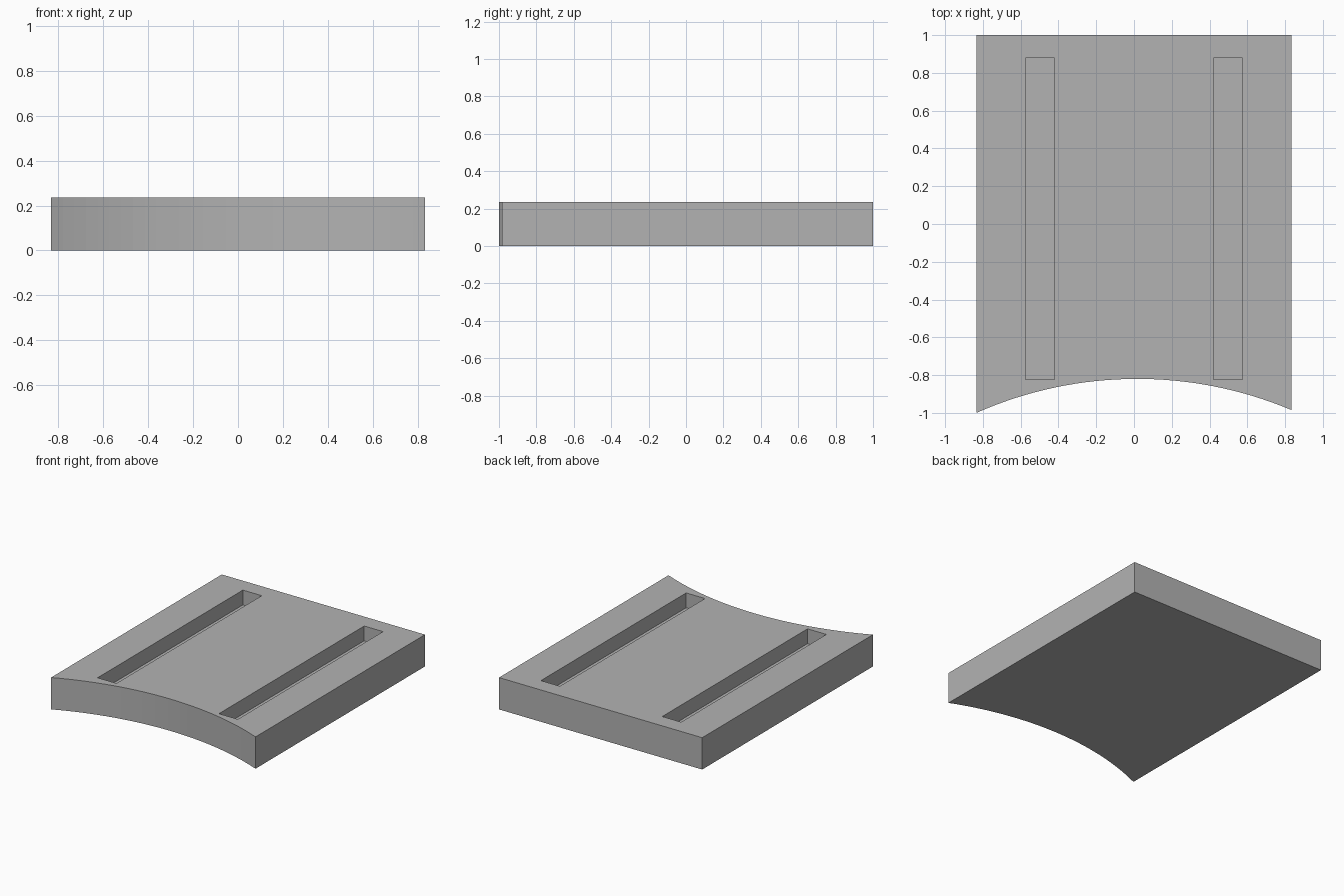
import bpy, bmesh, math

if "Cube" in bpy.data.objects:
    bpy.data.objects.remove(bpy.data.objects["Cube"])

HALF_W, BACK, HEIGHT = 0.833, 1.0, 0.236
ARC_X, ARC_TOP, ARC_R, ARC_STEPS = 0.017, -0.82, 2.105, 32
SLOT_IN, SLOT_OUT, SLOT_FRONT, SLOT_BACK, SLOT_DEPTH = 0.42, 0.575, -0.823, 0.878, 0.11

# Plain grey finish
grey = bpy.data.materials.new("matte_grey")
grey.use_nodes = True
colour = (0.45, 0.45, 0.45, 1)
grey.diffuse_color = colour
grey.node_tree.nodes["Principled BSDF"].inputs["Base Color"].default_value = colour


def prism(name, outline, bottom, top):
    """Extrude a flat outline upwards into a solid."""
    bm = bmesh.new()
    base = bm.faces.new([bm.verts.new((x, y, bottom)) for x, y in outline])
    grown = bmesh.ops.extrude_face_region(bm, geom=[base])["geom"]
    bmesh.ops.translate(bm, vec=(0, 0, top - bottom),
                        verts=[g for g in grown if isinstance(g, bmesh.types.BMVert)])
    bmesh.ops.recalc_face_normals(bm, faces=bm.faces)
    mesh = bpy.data.meshes.new(name)
    bm.to_mesh(mesh)
    bm.free()
    mesh.materials.append(grey)
    obj = bpy.data.objects.new(name, mesh)
    bpy.context.collection.objects.link(obj)
    return obj


def arc_y(x):
    return ARC_TOP - ARC_R + math.sqrt(ARC_R ** 2 - (x - ARC_X) ** 2)


# Slab with a concave front edge
front = [-HALF_W + 2 * HALF_W * i / ARC_STEPS for i in range(ARC_STEPS + 1)]
outline = [(x, arc_y(x)) for x in front] + [(HALF_W, BACK), (-HALF_W, BACK)]
slab = prism("slotted_slab", outline, 0, HEIGHT)

# Two long blind slots cut into the top
cutters = []
for side, name in ((1, "left_slot_cutter"), (-1, "right_slot_cutter")):
    a, b = side * SLOT_IN, side * SLOT_OUT
    cutter = prism(name, [(a, SLOT_FRONT), (b, SLOT_FRONT), (b, SLOT_BACK), (a, SLOT_BACK)],
                   HEIGHT - SLOT_DEPTH, HEIGHT + 0.1)
    cutter.hide_render = True
    cut = slab.modifiers.new(name, "BOOLEAN")
    cut.operation, cut.solver, cut.object = "DIFFERENCE", "EXACT", cutter
    cutters.append(cutter)

# Bake the cuts and drop the helpers
bpy.context.view_layer.objects.active = slab
for cutter in cutters:
    bpy.ops.object.modifier_apply(modifier=cutter.name)
    bpy.data.objects.remove(cutter)
